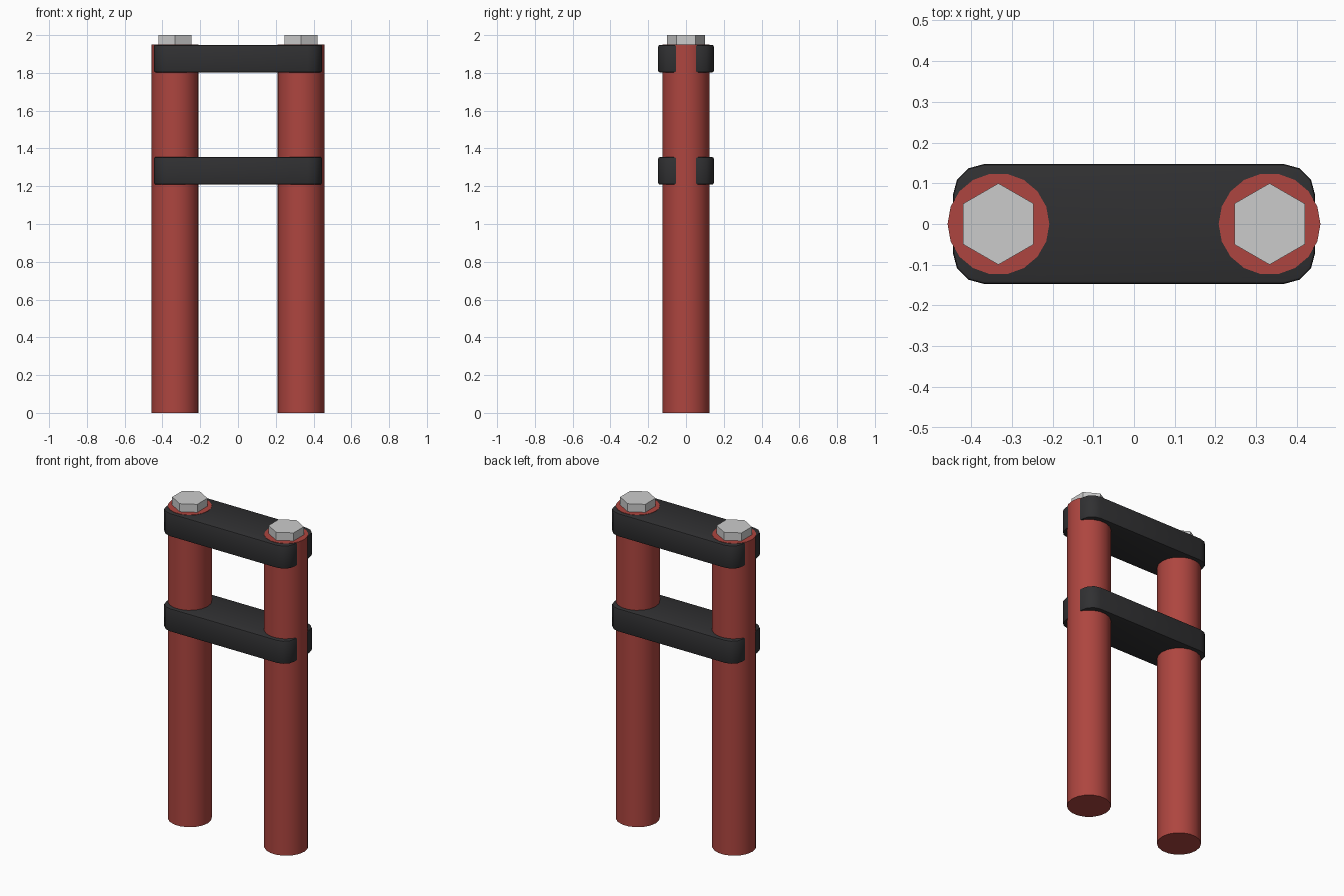
import bpy, bmesh
from math import pi, sin, cos

if "Cube" in bpy.data.objects:
    bpy.data.objects.remove(bpy.data.objects["Cube"])


def material(name, rgb):
    m = bpy.data.materials.new(name)
    m.diffuse_color = (*rgb, 1)
    m.use_nodes = True
    m.node_tree.nodes["Principled BSDF"].inputs["Base Color"].default_value = m.diffuse_color
    return m


RED = material("red_paint", (0.42, 0.06, 0.05))
BLACK = material("black_rubber", (0.03, 0.03, 0.032))


def prism(name, outline, z0, z1, x=0, mat=None, bevel=0, smooth=True):
    """Extrude a closed outline from z0 to z1, with optional bevelled rims."""
    bm = bmesh.new()
    base = bm.faces.new([bm.verts.new((px, py, z0)) for px, py in outline])
    ext = bmesh.ops.extrude_face_region(bm, geom=[base], use_keep_orig=True)
    top = [g for g in ext["geom"] if isinstance(g, bmesh.types.BMVert)]
    bmesh.ops.translate(bm, verts=top, vec=(0, 0, z1 - z0))
    bmesh.ops.recalc_face_normals(bm, faces=bm.faces)
    if bevel:
        rims = [e for e in bm.edges if abs(e.verts[0].co.z - e.verts[1].co.z) < 1e-6]
        bmesh.ops.bevel(bm, geom=rims, offset=bevel, segments=2, profile=0.5, affect='EDGES')
    me = bpy.data.meshes.new(name)
    bm.to_mesh(me)
    bm.free()
    ob = bpy.data.objects.new(name, me)
    ob.location.x = x
    bpy.context.collection.objects.link(ob)
    if mat:
        me.materials.append(mat)
    if smooth:
        bpy.ops.object.select_all(action='DESELECT')
        ob.select_set(True)
        bpy.context.view_layer.objects.active = ob
        bpy.ops.object.shade_smooth_by_angle(angle=pi / 6 + 0.02)
    return ob


def ngon(n, r, start=0):
    return [(r * cos(start + 2 * pi * i / n), r * sin(start + 2 * pi * i / n)) for i in range(n)]


def rounded_rect(hx, hy, r, seg):
    pts = []
    for q, (sx, sy) in enumerate([(1, 1), (-1, 1), (-1, -1), (1, -1)]):
        for i in range(seg + 1):
            a = pi / 2 * (q + i / seg)
            pts.append((sx * (hx - r) + r * cos(a), sy * (hy - r) + r * sin(a)))
    return pts


# Twin posts with hexagonal bolt heads
for side, x in (("left", -0.333), ("right", 0.333)):
    prism(side + "_post", ngon(18, 0.125), 0, 1.95, x, RED)
    prism(side + "_bolt_head", ngon(6, 0.1, pi / 2), 1.95, 2.0, x, smooth=False)

# Clamp plates bridging the posts
for name, z in (("upper_clamp", 1.803), ("lower_clamp", 1.209)):
    prism(name, rounded_rect(0.445, 0.147, 0.076, 3), z, z + 0.145, mat=BLACK, bevel=0.008)
